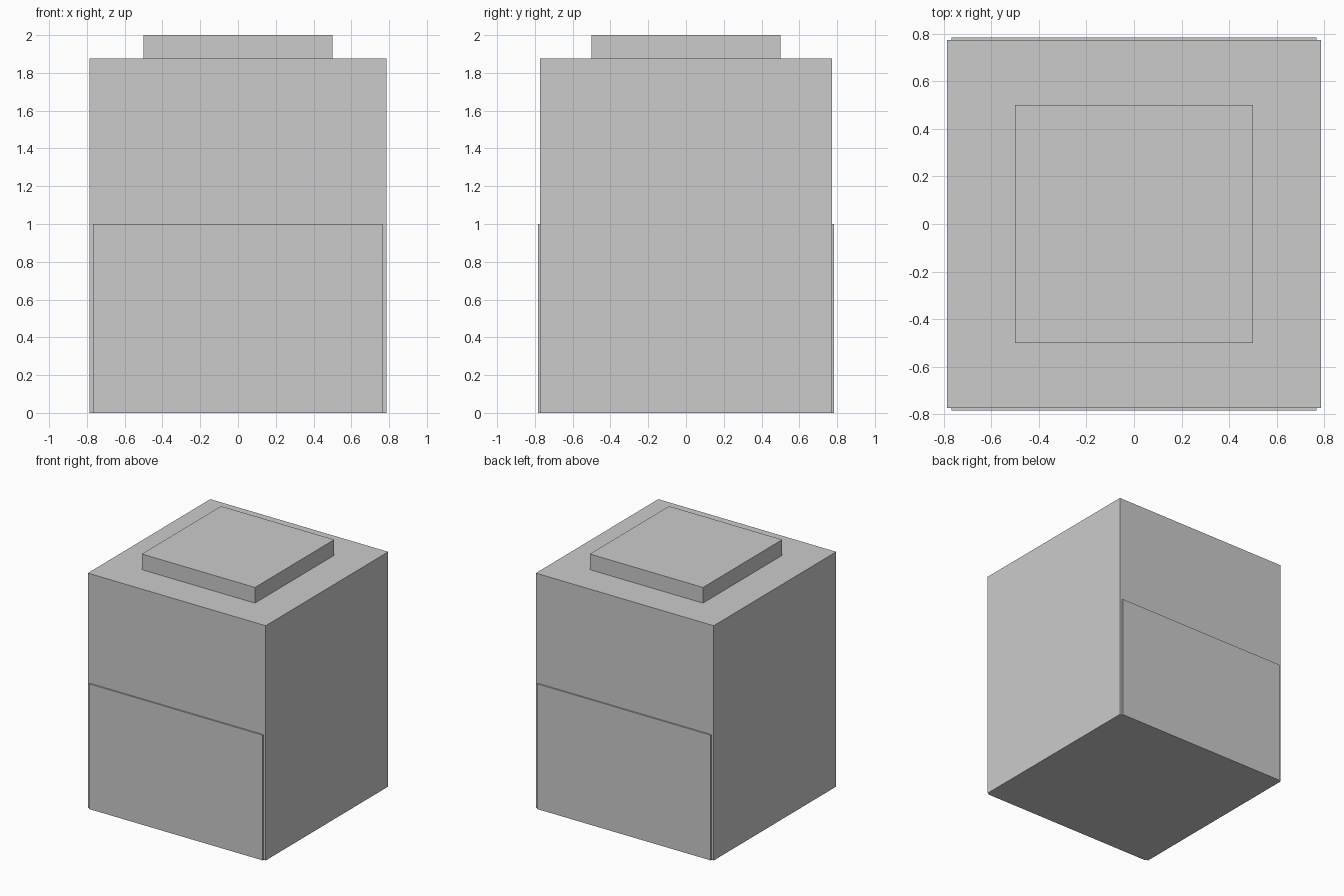
import bpy

if "Cube" in bpy.data.objects:
    bpy.data.objects.remove(bpy.data.objects["Cube"])


def box(name, x, y, z):
    """Box from (min, max) pairs along each axis."""
    bpy.ops.mesh.primitive_cube_add(
        size=1, location=[(a + b) / 2 for a, b in (x, y, z)])
    obj = bpy.context.object
    obj.name = name
    obj.scale = [b - a for a, b in (x, y, z)]
    bpy.ops.object.transform_apply(location=False, rotation=False, scale=True)
    return obj


BODY_X, BODY_Y, BODY_TOP = 0.786, 0.773, 1.875

# Main block
box("body", (-BODY_X, BODY_X), (-BODY_Y, BODY_Y), (0, BODY_TOP))

# Raised square lid
box("top_lid", (-0.5, 0.5), (-0.5, 0.5), (BODY_TOP, 2.0))

# Thin lower panels on front and back
box("front_panel", (-0.767, 0.767), (-0.784, -BODY_Y), (0, 1.0))
box("back_panel", (-0.767, 0.767), (BODY_Y, 0.784), (0, 1.0))
